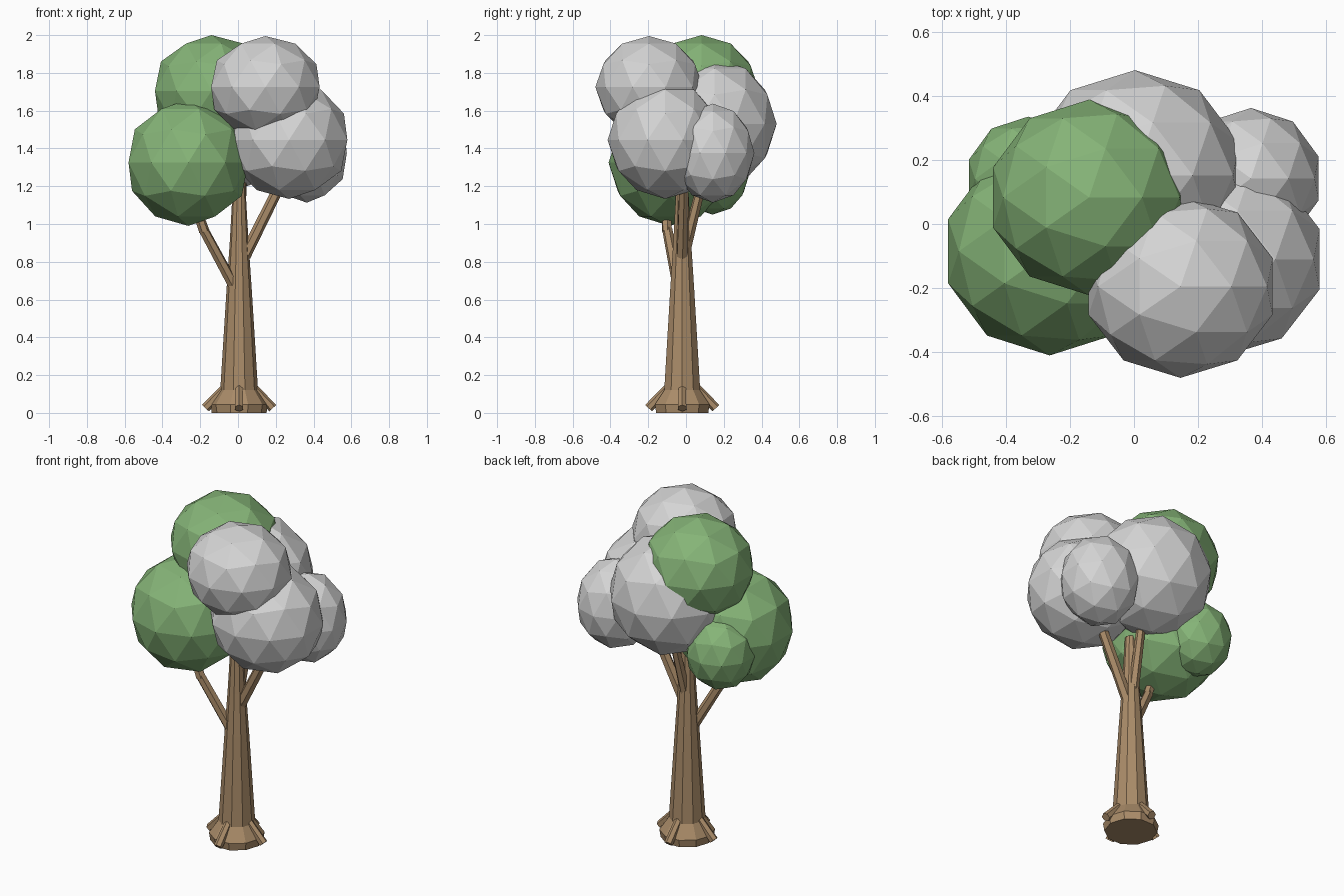
import bpy, bmesh, math
from mathutils import Vector

if "Cube" in bpy.data.objects:
    bpy.data.objects.remove(bpy.data.objects["Cube"])


def material(name, rgb):
    m = bpy.data.materials.new(name)
    m.diffuse_color = (*rgb, 1)
    m.use_nodes = True
    m.node_tree.nodes["Principled BSDF"].inputs["Base Color"].default_value = m.diffuse_color
    return m


GREEN = material("leaf green", (0.235, 0.455, 0.185))
GREY = material("pale grey", (0.66, 0.66, 0.66))
BROWN = material("bark brown", (0.4, 0.26, 0.14))
CX, CY = 0.006, -0.02          # trunk centre


def add_object(name, bm, mat):
    me = bpy.data.meshes.new(name)
    bmesh.ops.recalc_face_normals(bm, faces=bm.faces)
    bm.to_mesh(me)
    bm.free()
    me.materials.append(mat)
    ob = bpy.data.objects.new(name, me)
    bpy.context.collection.objects.link(ob)
    return ob


def limb(name, a, b, r1, r2, sides=6):
    # tapered flat-sided cylinder from a to b
    a, b = Vector(a), Vector(b)
    d = b - a
    bm = bmesh.new()
    bmesh.ops.create_cone(bm, cap_ends=True, segments=sides,
                          radius1=r1, radius2=r2, depth=d.length)
    ob = add_object(name, bm, BROWN)
    ob.location = (a + b) / 2
    ob.rotation_euler = d.to_track_quat('Z', 'Y').to_euler()


def blob(name, centre, radii, mat):
    # faceted foliage ball
    bm = bmesh.new()
    bmesh.ops.create_icosphere(bm, subdivisions=2, radius=1)
    ob = add_object(name, bm, mat)
    ob.location, ob.scale = centre, radii


# Trunk: stacked rings with a flared foot
SIDES = 10
profile = [(0.145, 0.0), (0.152, 0.045), (0.1, 0.12), (0.067, 0.65),
           (0.05, 0.9), (0.032, 1.22)]
bm = bmesh.new()
rings = [[bm.verts.new((CX + r * math.cos(math.tau * i / SIDES),
                        CY + r * math.sin(math.tau * i / SIDES), z))
          for i in range(SIDES)] for r, z in profile]
for lo, hi in zip(rings, rings[1:]):
    for i in range(SIDES):
        j = (i + 1) % SIDES
        bm.faces.new((lo[i], lo[j], hi[j], hi[i]))
bm.faces.new(rings[0][::-1])
bm.faces.new(rings[-1])
add_object("trunk", bm, BROWN)

# Four stubby roots
for k in range(4):
    c, s = math.cos(k * math.pi / 2), math.sin(k * math.pi / 2)
    limb(f"root_{k + 1}", (CX + 0.08 * c, CY + 0.08 * s, 0.13),
         (CX + 0.178 * c, CY + 0.178 * s, 0.025), 0.022, 0.025)

# Branches reaching into the foliage
limb("left_branch", (-0.015, -0.04, 0.66), (-0.185, -0.1, 0.975), 0.03, 0.027)
limb("left_branch_tip", (-0.178, -0.1, 0.96), (-0.22, -0.105, 1.08), 0.028, 0.025)
limb("right_branch", (0.035, -0.02, 0.83), (0.23, -0.01, 1.22), 0.032, 0.028)
limb("back_branch", (0.005, 0.0, 0.88), (0.025, 0.095, 1.26), 0.03, 0.024)

# Foliage
blob("left_foliage", (-0.263, -0.085, 1.325), (0.333, 0.325, 0.335), GREEN)
blob("top_left_foliage", (-0.14, 0.083, 1.705), (0.315, 0.305, 0.295), GREEN)
blob("back_left_foliage", (-0.33, 0.14, 1.265), (0.195, 0.195, 0.215), GREEN)
blob("top_front_foliage", (0.145, -0.195, 1.725), (0.302, 0.285, 0.27), GREY)
blob("right_foliage", (0.27, -0.11, 1.445), (0.325, 0.305, 0.312), GREY)
blob("back_foliage", (0.003, 0.152, 1.53), (0.342, 0.328, 0.345), GREY)
blob("back_right_foliage", (0.365, 0.142, 1.375), (0.222, 0.22, 0.262), GREY)
